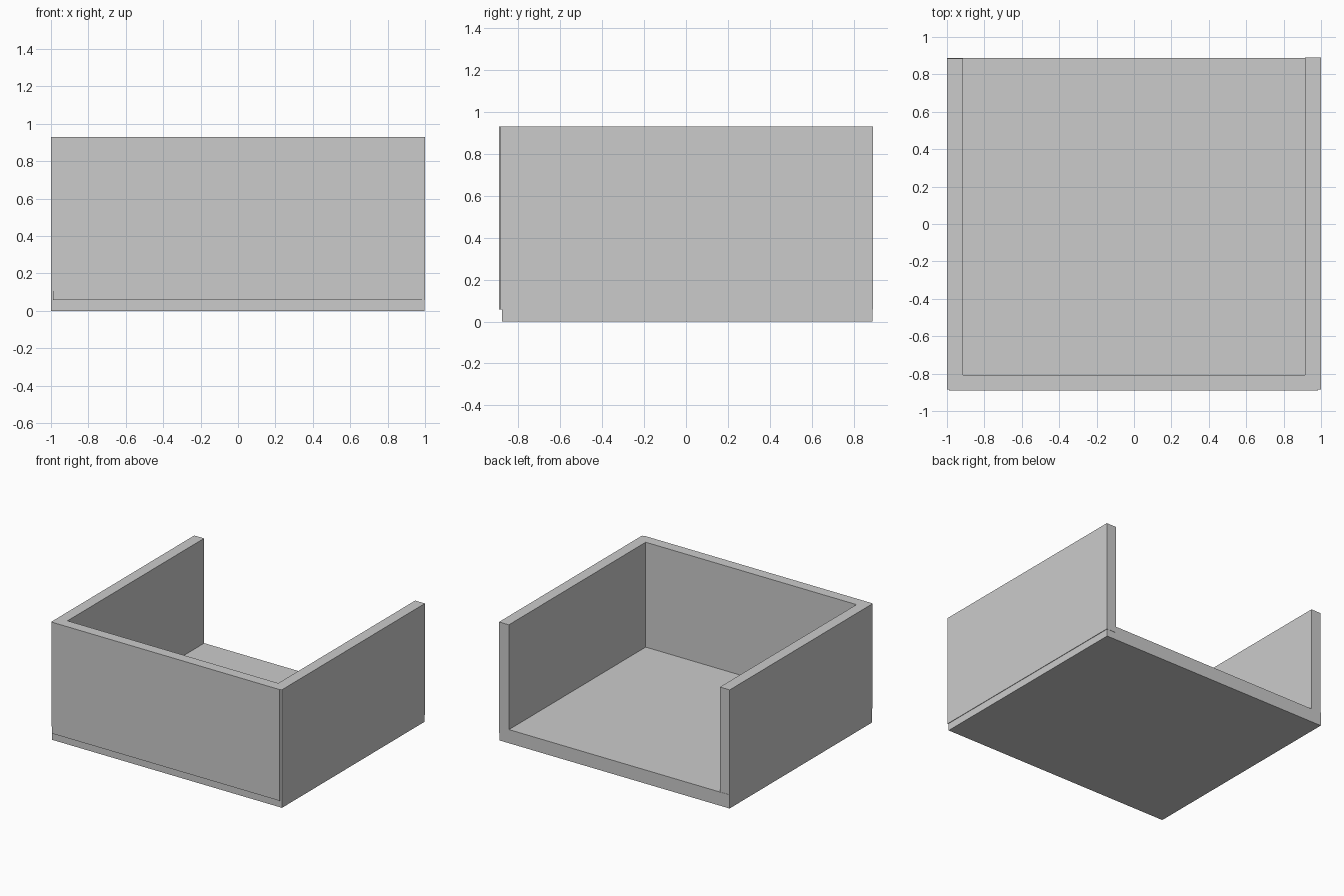
import bpy
from mathutils import Vector

if "Cube" in bpy.data.objects:
    bpy.data.objects.remove(bpy.data.objects["Cube"])


def box(name, lo, hi):
    """Axis-aligned box between two opposite corners."""
    lo, hi = Vector(lo), Vector(hi)
    bpy.ops.mesh.primitive_cube_add(size=1, location=(lo + hi) / 2)
    ob = bpy.context.object
    ob.name = name
    ob.scale = hi - lo
    bpy.ops.object.transform_apply(location=False, rotation=False, scale=True)
    return ob


TOP = 0.93        # top of all walls
FLOOR = 0.107     # top of the floor slab
LIP = 0.057       # lower edge of the overlapping walls
INNER = 0.915     # inner face of the side walls

# Floor slab, set slightly behind the front and right walls
box("floor", (-1.0, -0.877, 0), (0.996, 0.888, FLOOR))

# Left wall stands on the floor
box("left_wall", (-1.0, -0.884, FLOOR), (-INNER, 0.886, TOP))

# Right and front walls overlap the edge of the floor; the back stays open
box("right_wall", (INNER, -0.884, LIP), (1.0, 0.89, TOP))
box("front_wall", (-0.99, -0.89, LIP), (0.985, -0.807, TOP))
